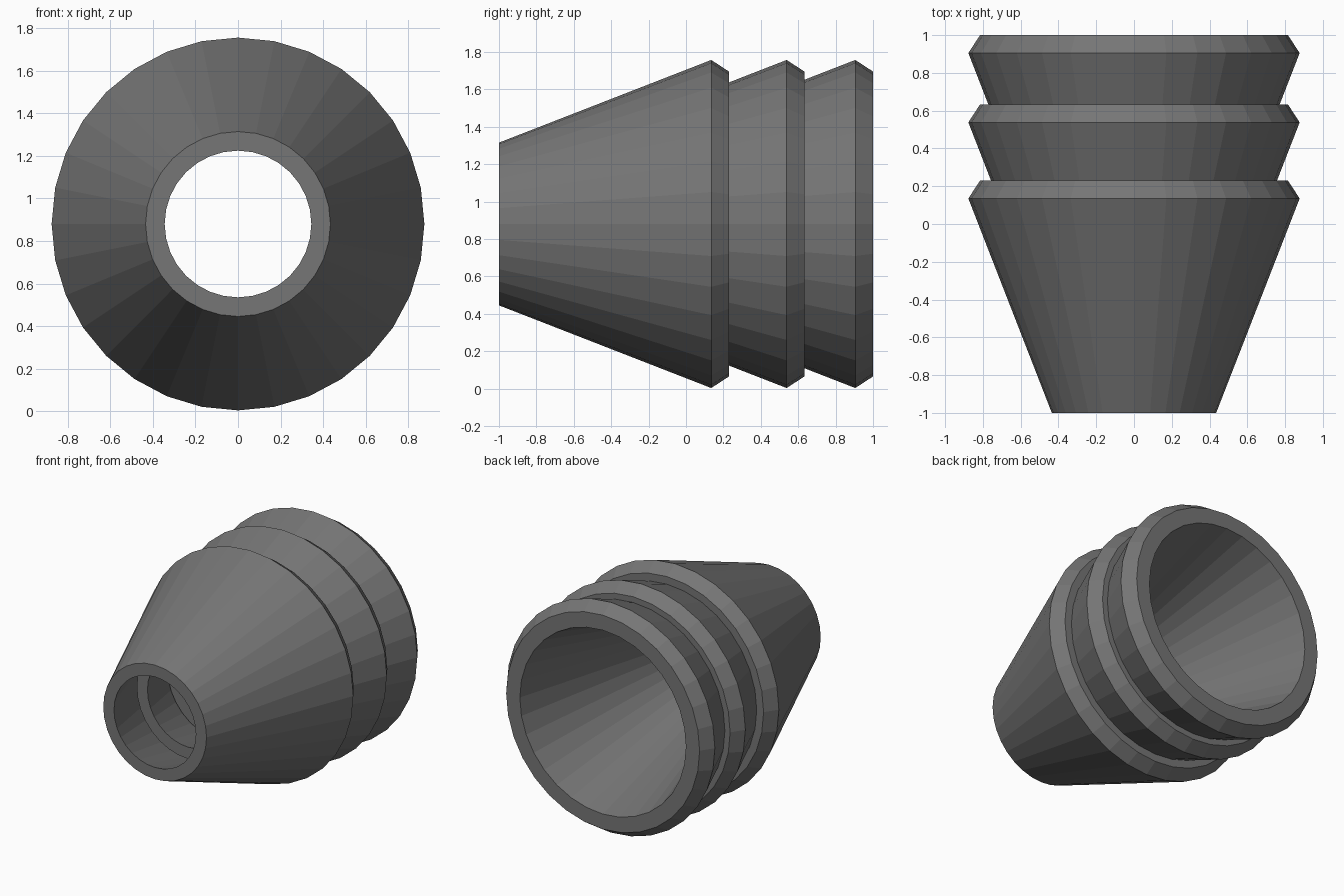
import bpy, bmesh
from math import sin, cos, tau

if "Cube" in bpy.data.objects:
    bpy.data.objects.remove(bpy.data.objects["Cube"], do_unlink=True)

SIDES = 32
AXIS_Z = 0.88

grey = bpy.data.materials.new("dark grey")
grey.use_nodes = True
colour = (0.18, 0.18, 0.18, 1)
grey.diffuse_color = colour
grey.node_tree.nodes["Principled BSDF"].inputs["Base Color"].default_value = colour

# Closed wall section of one cup as (radius, y): outer cone, bevelled lip, inner cone
SECTION = [(0.435, -1.0), (0.877, 0.135), (0.815, 0.23), (0.70, 0.23), (0.345, -1.0)]


def make_cup(name, shift):
    """Revolve the wall section round the y axis, moved back by shift."""
    bm = bmesh.new()
    rings = [[bm.verts.new((r * sin(tau * i / SIDES), y + shift,
                            AXIS_Z + r * cos(tau * i / SIDES)))
              for i in range(SIDES)] for r, y in SECTION]
    for a, b in zip(rings, rings[1:] + rings[:1]):
        for i in range(SIDES):
            j = (i + 1) % SIDES
            bm.faces.new((a[i], a[j], b[j], b[i]))
    bmesh.ops.recalc_face_normals(bm, faces=bm.faces)
    mesh = bpy.data.meshes.new(name)
    bm.to_mesh(mesh)
    bm.free()
    mesh.materials.append(grey)
    bpy.context.collection.objects.link(bpy.data.objects.new(name, mesh))


# Three identical cups nested one inside the next
for name, shift in (("front_cup", 0), ("middle_cup", 0.403), ("back_cup", 0.77)):
    make_cup(name, shift)
